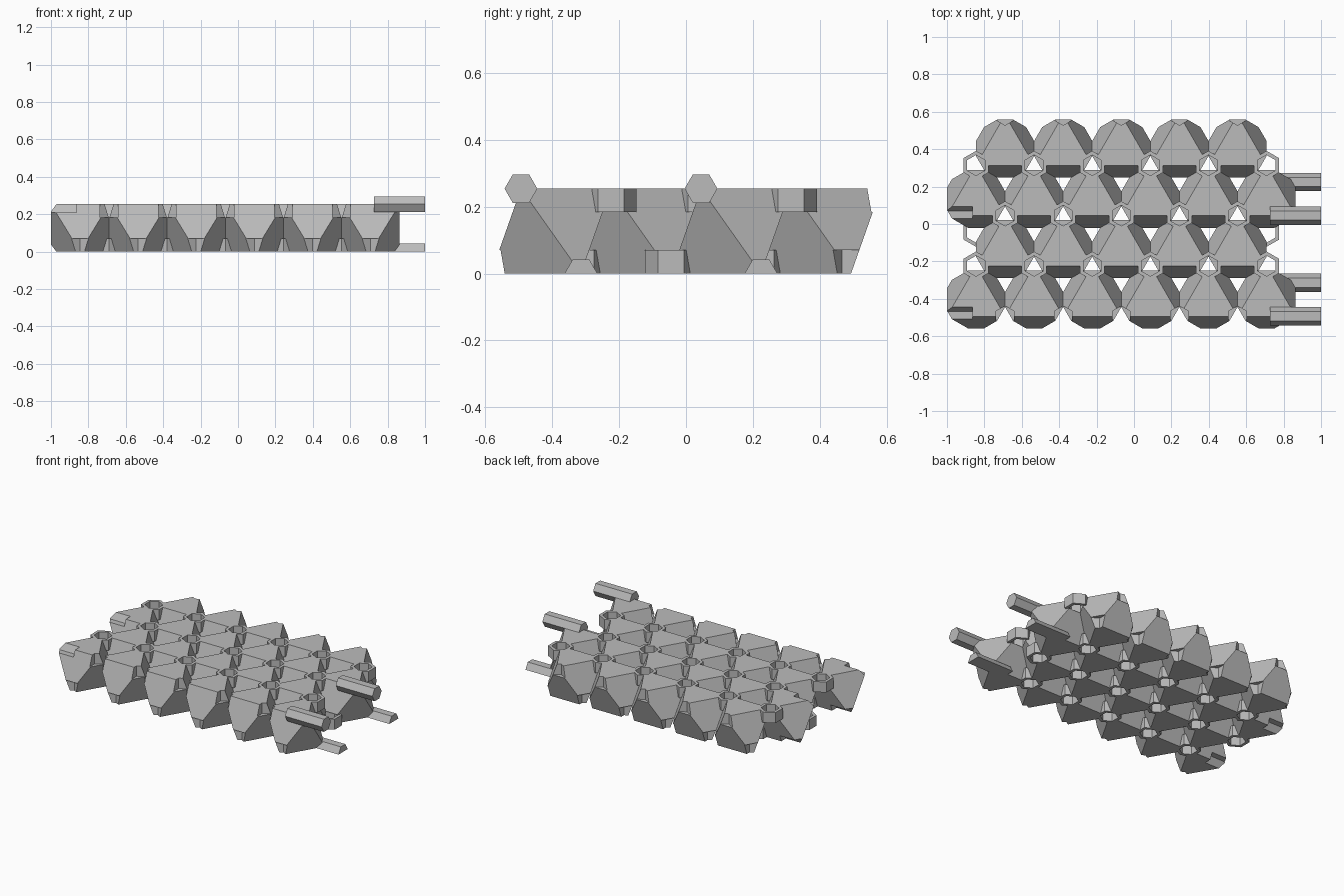
import bpy, bmesh, math
from mathutils import Vector, Matrix

cube = bpy.data.objects.get("Cube")
if cube:
    bpy.data.objects.remove(cube, do_unlink=True)

A = 0.3107                    # cell edge and spacing
H = A * math.sqrt(2 / 3)      # panel height
ROW = A * math.sqrt(3) / 2    # row spacing
S = A / math.sqrt(3)          # triangle circumradius
DEPTH = 0.07                  # socket depth
HOLE_R, RING_R, ROD_R = 0.055, 0.077, 0.049
HALF_ROD = 1 - (6 * A - 1)    # rod reach past the panel edge

grey = bpy.data.materials.new("plain grey")
grey.use_nodes = True
grey.diffuse_color = (0.5, 0.5, 0.5, 1)
grey.node_tree.nodes["Principled BSDF"].inputs["Base Color"].default_value = grey.diffuse_color


def add_object(name, mesh, location=(0, 0, 0)):
    obj = bpy.data.objects.new(name, mesh)
    obj.location = location
    bpy.context.collection.objects.link(obj)
    return obj


def to_mesh(bm, name):
    bmesh.ops.recalc_face_normals(bm, faces=bm.faces)
    mesh = bpy.data.meshes.new(name)
    bm.to_mesh(mesh)
    bm.free()
    mesh.materials.append(grey)
    return mesh


def prism(bm, profile, axis):
    """Extrude a closed 3D profile along a vector."""
    base = bm.faces.new([bm.verts.new(p) for p in profile])
    out = bmesh.ops.extrude_face_region(bm, geom=[base], use_keep_orig=True)
    top = [v for v in out["geom"] if isinstance(v, bmesh.types.BMVert)]
    bmesh.ops.translate(bm, verts=top, vec=axis)


def upright_hex(cx, cy, z, r):
    return [(cx + r * math.sin(k * math.pi / 3), cy + r * math.cos(k * math.pi / 3), z)
            for k in range(6)]


def lying_hex(x, cy, cz, r, count=6):
    return [(x, cy + r * math.cos(k * math.pi / 3), cz + r * math.sin(k * math.pi / 3))
            for k in range(count)]


# Six corners of a cell: upper triangle points back, lower one points forward
UPPER = [(-A / 2, -S / 2, H), (A / 2, -S / 2, H), (0, S, H)]
LOWER = [(x, -y, 0) for x, y, z in UPPER]


def cell_mesh(name, end=0):
    """Octahedral cell with hexagonal corner sockets; end marks a joining side."""
    bm = bmesh.new()
    for p in UPPER + LOWER:
        bm.verts.new(p)
    bmesh.ops.convex_hull(bm, input=bm.verts)
    body = add_object(name, to_mesh(bm, name))

    bm = bmesh.new()
    for x, y, z in UPPER + LOWER:
        if x * end > 0:
            if end < 0:       # groove that takes a neighbouring rod
                prism(bm, lying_hex(x - 0.1, y, z, ROD_R + 0.001), Vector((0.1 + HALF_ROD, 0, 0)))
        else:
            start = H - DEPTH if z else -0.1
            prism(bm, upright_hex(x, y, start, HOLE_R), Vector((0, 0, DEPTH + 0.1)))
    cutter = add_object("socket_cutter", to_mesh(bm, "socket_cutter"))
    cutter.hide_render = True

    cut = body.modifiers.new("sockets", "BOOLEAN")
    cut.operation = "DIFFERENCE"
    cut.solver = "EXACT"
    cut.object = cutter
    graph = bpy.context.evaluated_depsgraph_get()
    result = bpy.data.meshes.new_from_object(body.evaluated_get(graph))
    bpy.data.objects.remove(body, do_unlink=True)
    bpy.data.objects.remove(cutter, do_unlink=True)
    return result


def ring_mesh():
    """Hollow hexagonal collar."""
    bm = bmesh.new()
    loops = [[bm.verts.new(p) for p in upright_hex(0, 0, z, r)]
             for r, z in ((RING_R, 0), (RING_R, DEPTH), (HOLE_R, DEPTH), (HOLE_R, 0))]
    for i, lower in enumerate(loops):
        upper = loops[(i + 1) % 4]
        for k in range(6):
            n = (k + 1) % 6
            bm.faces.new((lower[k], lower[n], upper[n], upper[k]))
    return to_mesh(bm, "collar")


def rod_mesh(name, count):
    bm = bmesh.new()
    prism(bm, lying_hex(-HALF_ROD, 0, 0, ROD_R, count), Vector((2 * HALF_ROD, 0, 0)))
    return to_mesh(bm, name)


inner, left, right = cell_mesh("cell"), cell_mesh("left_cell", -1), cell_mesh("right_cell", 1)
collar, rod, half_rod = ring_mesh(), rod_mesh("rod", 6), rod_mesh("half_rod", 4)

for row in range(4):
    y = (row - 1.5) * ROW
    wide = row % 2 == 0
    count = 6 if wide else 5
    for i in range(count):
        x = -1 + A / 2 + A * (i + (0 if wide else 0.5))
        # Cells
        mesh = inner
        if wide and i == 0:
            mesh = left
        elif wide and i == count - 1:
            mesh = right
        add_object(f"cell_{row + 1}_{i + 1}", mesh, (x, y, 0))
        # Collars where rows meet
        if row < 3:
            add_object(f"upper_collar_{row + 1}_{i + 1}", collar, (x, y + S, H - DEPTH))
        if row > 0:
            add_object(f"lower_collar_{row + 1}_{i + 1}", collar, (x, y - S, 0))
    # Joining rods on the left side
    if wide:
        edge = -1 + 6 * A
        add_object(f"upper_rod_{row + 1}", rod, (edge, y - S / 2, H))
        add_object(f"lower_rod_{row + 1}", half_rod, (edge, y + S / 2, 0))
